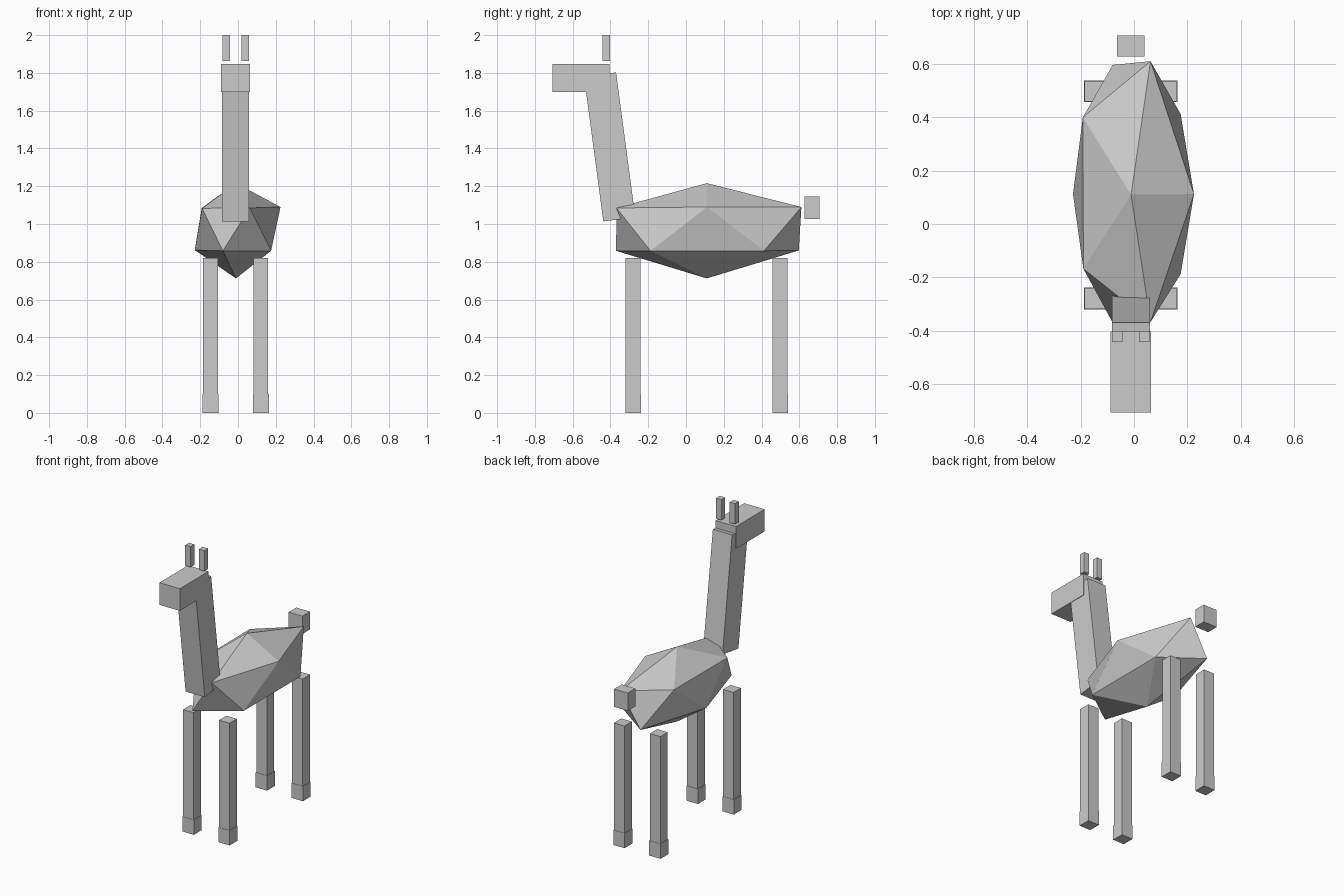
import bpy, bmesh, math
from mathutils import Vector

if "Cube" in bpy.data.objects:
    bpy.data.objects.remove(bpy.data.objects["Cube"])

grey = bpy.data.materials.new("plain grey")
grey.diffuse_color = (0.6, 0.6, 0.6, 1)
grey.use_nodes = True
grey.node_tree.nodes["Principled BSDF"].inputs["Base Color"].default_value = grey.diffuse_color


def finish(bm, name):
    bmesh.ops.recalc_face_normals(bm, faces=bm.faces)
    mesh = bpy.data.meshes.new(name)
    bm.to_mesh(mesh)
    bm.free()
    mesh.materials.append(grey)
    obj = bpy.data.objects.new(name, mesh)
    bpy.context.collection.objects.link(obj)
    return obj


def box(name, center, size, tilt=0.0):
    bm = bmesh.new()
    bmesh.ops.create_cube(bm, size=1)
    bmesh.ops.scale(bm, vec=size, verts=bm.verts)
    obj = finish(bm, name)
    obj.location = center
    obj.rotation_euler.x = math.radians(tilt)
    return obj


# Body: stretched, slightly uneven twenty-sided gem
upper = [(0.062, -0.368, 1.085), (-0.19, -0.168, 1.083), (-0.192, 0.40, 1.085),
         (0.062, 0.611, 1.09), (0.225, 0.112, 1.09)]
lower = [(0.175, -0.188, 0.858), (-0.08, -0.37, 0.858), (-0.229, 0.112, 0.862),
         (-0.08, 0.597, 0.86), (0.175, 0.413, 0.858)]
poles = [(-0.011, 0.11, 1.216), (-0.011, 0.11, 0.712)]
bm = bmesh.new()
for p in upper + lower + poles:
    bm.verts.new(Vector(p))
bmesh.ops.convex_hull(bm, input=bm.verts)
finish(bm, "body")

# Legs with slightly wider hooves
for end, y in (("front", -0.28), ("back", 0.498)):
    for side, x in (("right", -0.146), ("left", 0.121)):
        box(f"{end}_{side}_leg", (x, y, 0.46), (0.078, 0.078, 0.72))
        box(f"{end}_{side}_hoof", (x, y, 0.05), (0.084, 0.082, 0.1))

# Neck leaning forward, and head
box("neck", (-0.012, -0.404, 1.408), (0.143, 0.171, 0.773), 7.6)
box("head", (-0.013, -0.556, 1.773), (0.152, 0.304, 0.149))

# Ears and tail
for side, x in (("right", -0.063), ("left", 0.039)):
    box(f"{side}_ear", (x, -0.422, 1.931), (0.04, 0.04, 0.138))
box("tail", (-0.012, 0.668, 1.086), (0.102, 0.08, 0.12))
